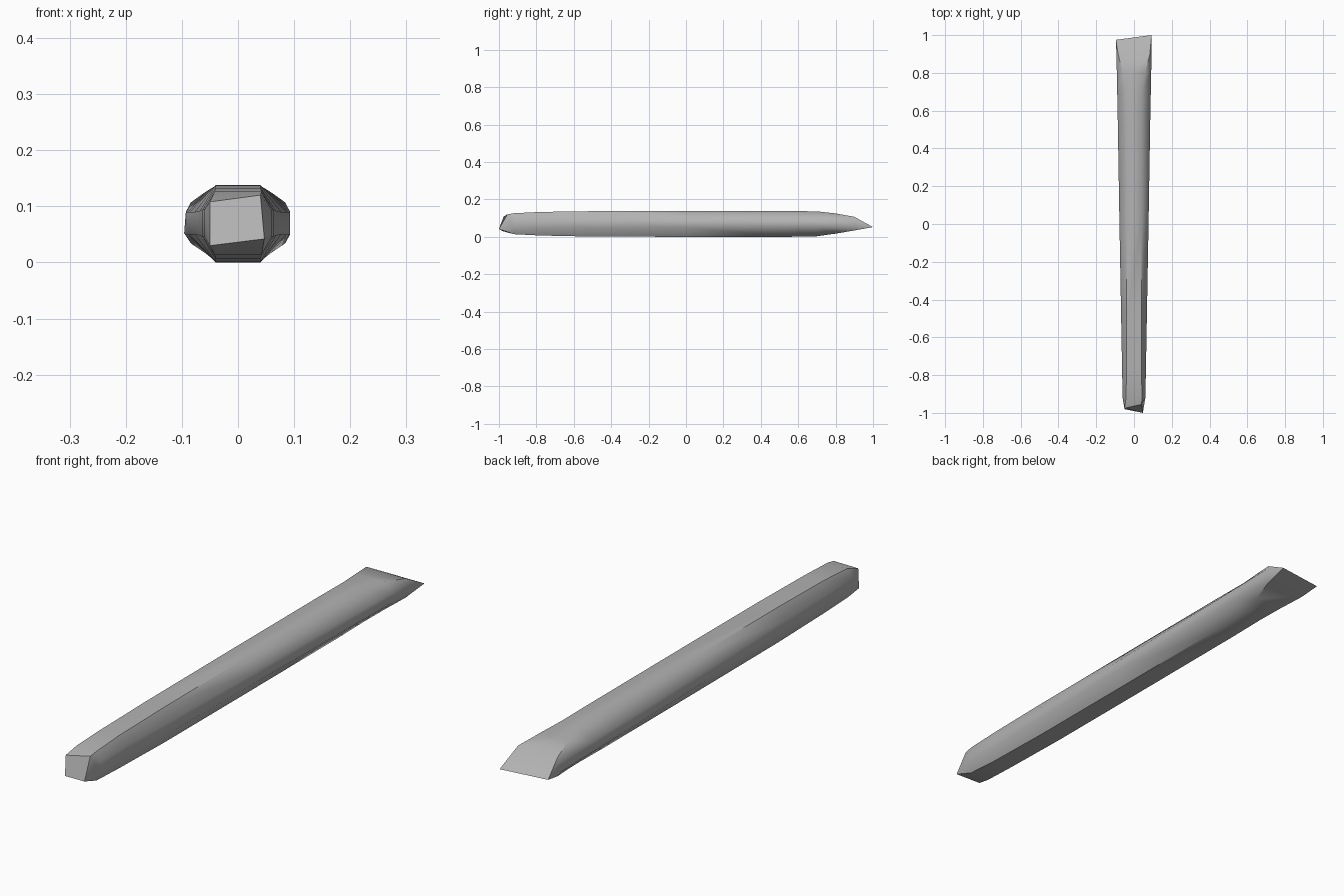
import bpy, bmesh, math

cube = bpy.data.objects.get("Cube")
if cube:
    bpy.data.objects.remove(cube, do_unlink=True)

# Grey stone material
stone = bpy.data.materials.new("grey_stone")
stone.use_nodes = True
colour = (0.45, 0.45, 0.45, 1)
stone.diffuse_color = colour
stone.node_tree.nodes["Principled BSDF"].inputs["Base Color"].default_value = colour


def octagon(y, flat, side, base, low, high, top):
    """Eight-sided cross-section, running clockwise from the top left."""
    right = [(flat, top), (side, high), (side, low), (flat, base)]
    return [(-flat, y, top)] + [(x, y, z) for x, z in right] + [
        (-x, y, z) for x, z in reversed(right[1:])]


# Butt end: a skewed quad, each corner shared by two section points
tl, tr = (-0.05, -0.975, 0.108), (0.04, -0.955, 0.12)
br, bl = (0.047, -1.0, 0.042), (-0.05, -0.98, 0.03)
rings = [[tl, tr, tr, br, br, bl, bl, tl]]

# Shaft and bevelled blade: y, flat, side, base, low, high, top
for section in [
    (-0.92, 0.042, 0.060, 0.014, 0.046, 0.094, 0.126),
    (-0.78, 0.040, 0.063, 0.007, 0.046, 0.094, 0.133),
    (-0.50, 0.040, 0.068, 0.001, 0.048, 0.092, 0.137),
    (0.00, 0.040, 0.077, 0.000, 0.050, 0.090, 0.138),
    (0.55, 0.040, 0.086, 0.000, 0.050, 0.090, 0.138),
    (0.70, 0.041, 0.089, 0.003, 0.050, 0.090, 0.136),
    (0.80, 0.059, 0.091, 0.017, 0.050, 0.090, 0.125),
    (0.90, 0.084, 0.093, 0.034, 0.050, 0.090, 0.107),
]:
    rings.append(octagon(*section))

# Slanted cutting edge
left, right = (-0.096, 0.975, 0.052), (0.093, 1.0, 0.052)
rings.append([left] + [right] * 4 + [left] * 3)

bm = bmesh.new()
loops = [[bm.verts.new(p) for p in ring] for ring in rings]
for a, b in zip(loops, loops[1:]):
    for i in range(8):
        j = (i + 1) % 8
        bm.faces.new((a[i], a[j], b[j], b[i]))
bm.faces.new(loops[0])
bmesh.ops.remove_doubles(bm, verts=bm.verts, dist=0.0001)
bmesh.ops.recalc_face_normals(bm, faces=bm.faces)

mesh = bpy.data.meshes.new("chisel_blade")
bm.to_mesh(mesh)
bm.free()
mesh.materials.append(stone)
chisel = bpy.data.objects.new("chisel_blade", mesh)
bpy.context.collection.objects.link(chisel)

# Soft facets along the shaft, crisp butt and cutting edge
bpy.context.view_layer.objects.active = chisel
chisel.select_set(True)
bpy.ops.object.shade_smooth_by_angle(angle=math.radians(50))
